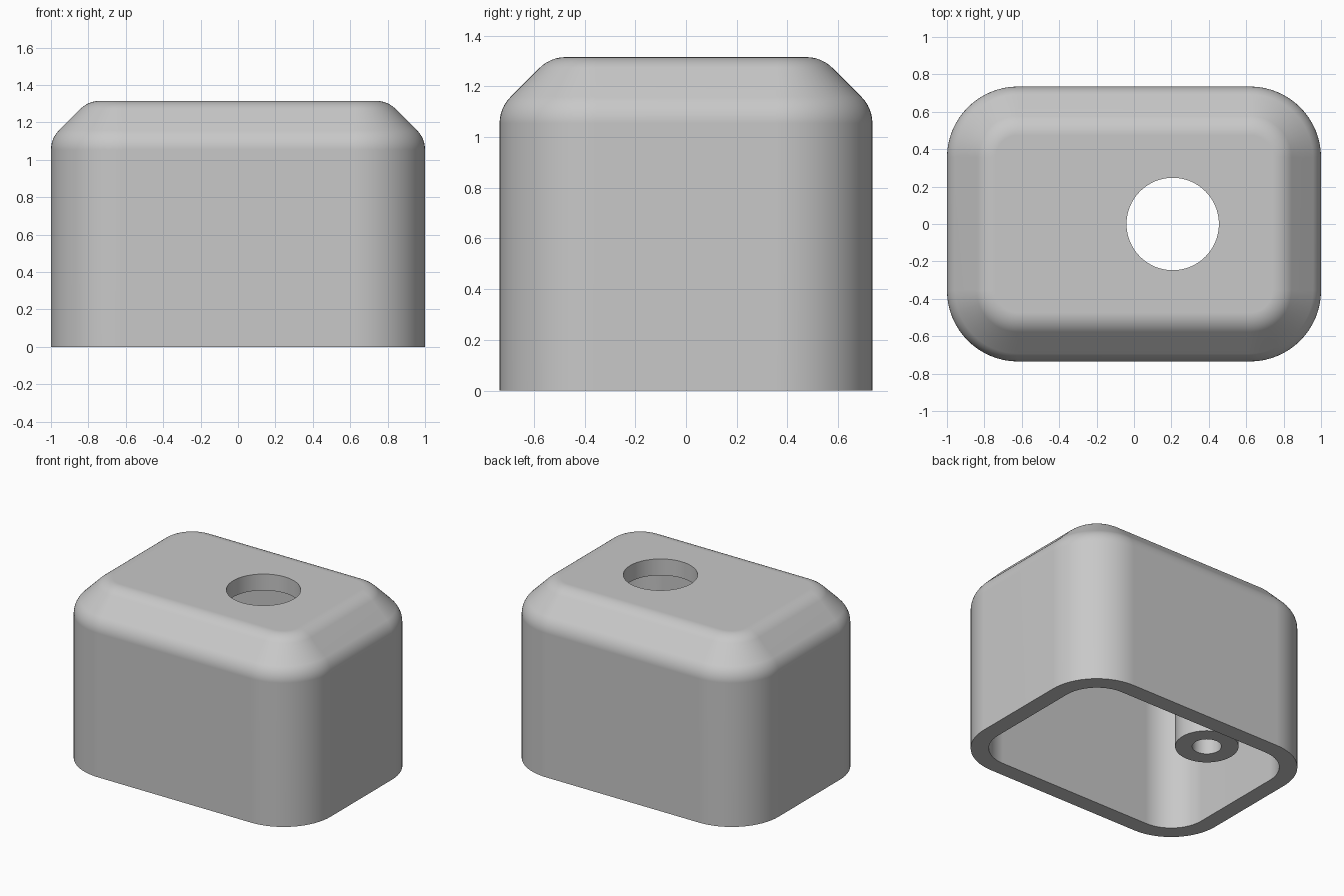
import bpy, bmesh, math

cube = bpy.data.objects.get("Cube")
if cube:
    bpy.data.objects.remove(cube, do_unlink=True)

# Outer size
HALF_X, HALF_Y, HEIGHT = 1.0, 0.735, 1.315
CORNER, CHAMFER, WALL = 0.38, 0.2, 0.12

grey = bpy.data.materials.new("plain grey")
grey.use_nodes = True
grey.diffuse_color = (0.58, 0.58, 0.58, 1)
grey.node_tree.nodes["Principled BSDF"].inputs["Base Color"].default_value = grey.diffuse_color


def ring(bm, core_x, core_y, radius, z, centre_x=0.0, steps=16):
    """One rounded rectangle; a zero core gives a circle."""
    verts = []
    for quarter, (sx, sy) in enumerate([(1, 1), (-1, 1), (-1, -1), (1, -1)]):
        count = steps + 1 if core_x else steps
        for i in range(count):
            a = (quarter + i / steps) * math.pi / 2
            verts.append(bm.verts.new((centre_x + sx * core_x + radius * math.cos(a),
                                       sy * core_y + radius * math.sin(a), z)))
    return verts


def loft(name, sections):
    """Closed solid through sections of (core_x, core_y, radius, z, centre_x)."""
    bm = bmesh.new()
    rings = [ring(bm, *s) for s in sections]
    for lower, upper in zip(rings, rings[1:]):
        for i in range(len(lower)):
            j = (i + 1) % len(lower)
            bm.faces.new((lower[i], lower[j], upper[j], upper[i]))
    bm.faces.new(rings[0])
    bm.faces.new(rings[-1])
    bmesh.ops.recalc_face_normals(bm, faces=bm.faces)
    mesh = bpy.data.meshes.new(name)
    bm.to_mesh(mesh)
    bm.free()
    mesh.materials.append(grey)
    obj = bpy.data.objects.new(name, mesh)
    bpy.context.collection.objects.link(obj)
    return obj


def fillet(inset, z, radius, start, steps=6):
    """Points (inset, z) rounding a 45 degree bend at a profile corner."""
    t = radius * math.tan(math.pi / 8)
    # the arc centre lies inside the body, tangent to both lines
    if start == 0:
        cx, cz = inset + radius, z - t
    else:
        cx, cz = inset + t, z - radius
    angles = [start + i / steps * math.pi / 4 for i in range(steps + 1)]
    return [(cx - radius * math.cos(a), cz + radius * math.sin(a)) for a in angles]


def wall_profile(offset, radius):
    """Wall from the bottom edge up over the chamfer to the top."""
    shift = offset * math.tan(math.pi / 8)
    low = (offset, HEIGHT - CHAMFER - shift)
    high = (CHAMFER + shift, HEIGHT - offset)
    return [(offset, 0)] + fillet(*low, radius, 0) + fillet(*high, radius, math.pi / 4)


def finish(obj):
    bpy.ops.object.select_all(action='DESELECT')
    obj.select_set(True)
    bpy.context.view_layer.objects.active = obj
    bpy.ops.object.shade_smooth_by_angle(angle=math.radians(30))
    weighted = obj.modifiers.new("even shading", 'WEIGHTED_NORMAL')
    weighted.keep_sharp = True


# Hollow cover, open underneath
profile = wall_profile(WALL, 0.03)[::-1] + wall_profile(0, 0.145)
cover = loft("cover_shell", [(HALF_X - CORNER, HALF_Y - CORNER, CORNER - inset, z)
                             for inset, z in profile])

# Round opening through the top
cutter = loft("opening_cutter", [(0, 0, 0.247, z, 0.207) for z in (1.0, 1.5)])
cutter.hide_render = True
cut = cover.modifiers.new("opening", 'BOOLEAN')
cut.operation, cut.solver, cut.object = 'DIFFERENCE', 'EXACT', cutter
bpy.context.view_layer.objects.active = cover
bpy.ops.object.modifier_apply(modifier=cut.name)
bpy.data.objects.remove(cutter, do_unlink=True)
finish(cover)

# Hollow screw post hanging from the ceiling
POST_X, POST_BOTTOM = -0.63, 0.32
post = loft("screw_post", [(0, 0, r, z, POST_X) for r, z in
                           [(0.097, HEIGHT - WALL), (0.097, POST_BOTTOM),
                            (0.21, POST_BOTTOM), (0.21, 1.22)]])
finish(post)
